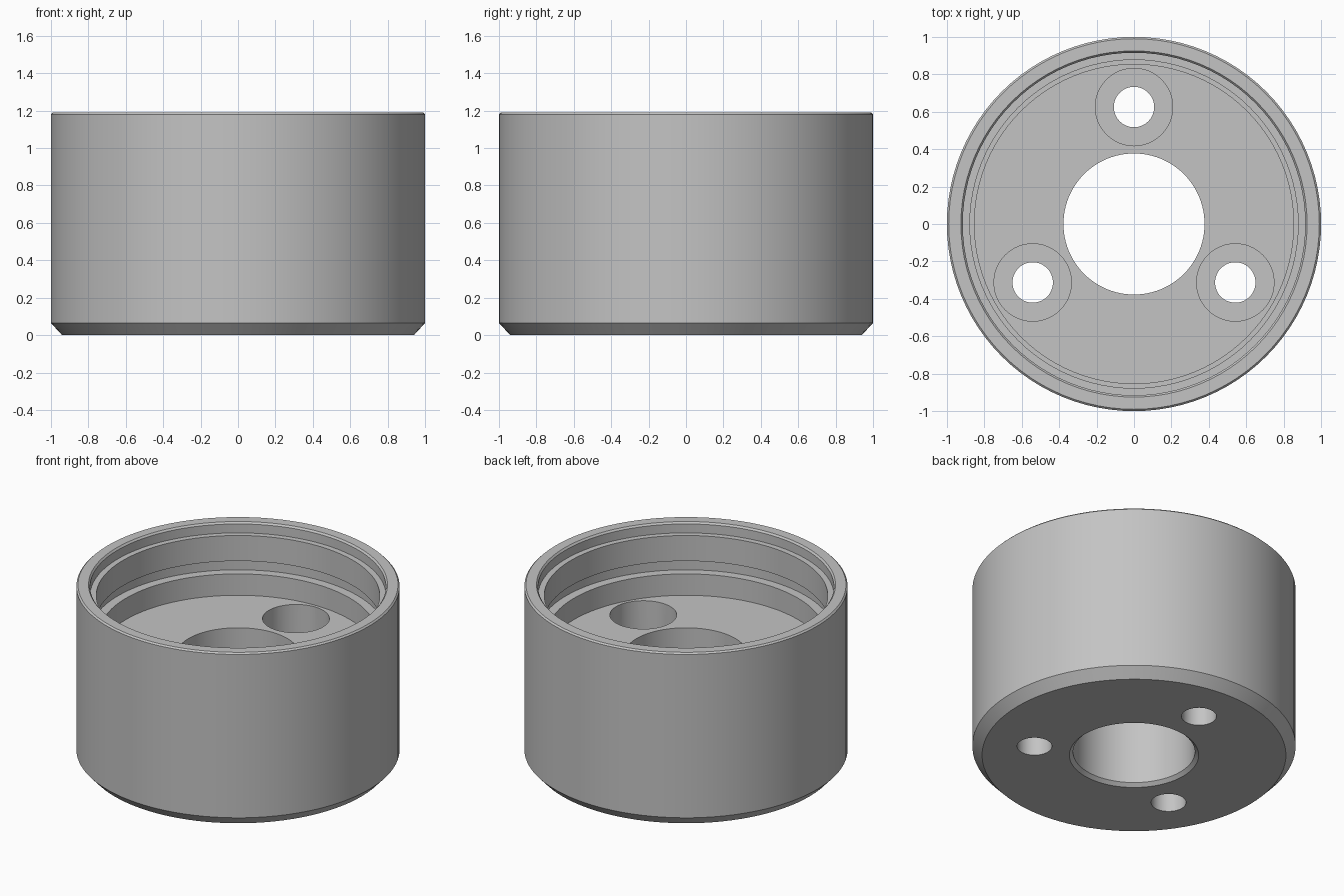
import bpy, bmesh, math
from mathutils import Matrix

cube = bpy.data.objects.get("Cube")
if cube:
    bpy.data.objects.remove(cube)

SEGMENTS = 96
FLOOR = 0.72      # top of the thick base
SEAT = 0.47       # bottom of the screw counterbores

metal = bpy.data.materials.new("plain grey metal")
metal.use_nodes = True
grey = (0.55, 0.55, 0.55, 1)
metal.diffuse_color = grey
metal.node_tree.nodes["Principled BSDF"].inputs["Base Color"].default_value = grey


def new_object(name, bm):
    bmesh.ops.recalc_face_normals(bm, faces=bm.faces)
    mesh = bpy.data.meshes.new(name)
    bm.to_mesh(mesh)
    bm.free()
    mesh.materials.append(metal)
    obj = bpy.data.objects.new(name, mesh)
    bpy.context.collection.objects.link(obj)
    return obj


def lathe(name, profile):
    """Turn a closed (radius, height) profile around the z axis."""
    bm = bmesh.new()
    rings = []
    for i in range(SEGMENTS):
        a = 2 * math.pi * i / SEGMENTS
        rings.append([bm.verts.new((r * math.cos(a), r * math.sin(a), z)) for r, z in profile])
    n = len(profile)
    for i, ring in enumerate(rings):
        nxt = rings[(i + 1) % SEGMENTS]
        for j in range(n):
            k = (j + 1) % n
            bm.faces.new((ring[j], nxt[j], nxt[k], ring[k]))
    return new_object(name, bm)


# Cup body: outer wall, rim, stepped inside with a ring groove, base and bore
body = lathe("cup_body", [
    (0.40, 0), (0.94, 0), (1.0, 0.065), (1.0, 1.18), (0.99, 1.19),
    (0.925, 1.19), (0.915, 1.178), (0.915, 1.117), (0.877, 1.117),
    (0.877, 0.943), (0.913, 0.943), (0.913, 0.866), (0.853, 0.866),
    (0.853, FLOOR), (0.377, FLOOR), (0.377, 0.022),
])

# Screw holes: through hole and wider counterbore, three around the bore
bm = bmesh.new()
for i in range(3):
    a = math.radians(90 + 120 * i)
    x, y = 0.625 * math.cos(a), 0.625 * math.sin(a)
    shaft = [(0.108, -0.1), (0.108, SEAT), (0.207, SEAT), (0.207, FLOOR + 0.1)]
    rings = []
    for r, z in shaft:
        ring = bmesh.ops.create_circle(bm, segments=48, radius=r,
                                       matrix=Matrix.Translation((x, y, z)))
        rings.append(ring["verts"])
    for low, high in zip(rings, rings[1:]):
        for j in range(48):
            k = (j + 1) % 48
            bm.faces.new((low[j], low[k], high[k], high[j]))
    bm.faces.new(rings[0])
    bm.faces.new(rings[-1])
cutter = new_object("screw_hole_cutter", bm)
cutter.hide_render = True

cut = body.modifiers.new("screw holes", "BOOLEAN")
cut.operation = "DIFFERENCE"
cut.solver = "EXACT"
cut.object = cutter
bpy.context.view_layer.objects.active = body
body.select_set(True)
bpy.ops.object.modifier_apply(modifier=cut.name)
bpy.data.objects.remove(cutter)

# Smooth walls, sharp machined edges
bpy.ops.object.shade_smooth_by_angle(angle=math.radians(25))
